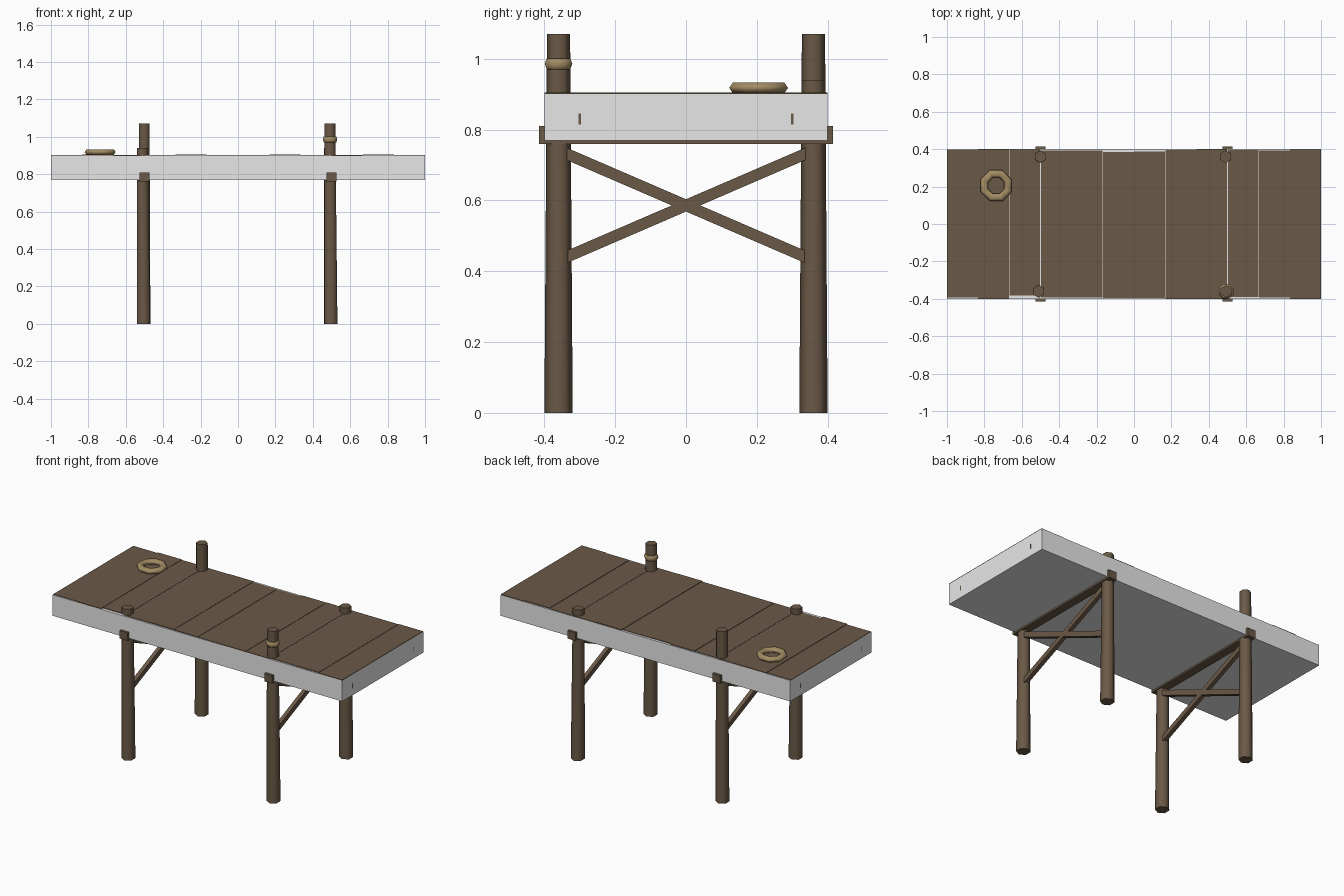
import bpy
import math
from mathutils import Vector

if "Cube" in bpy.data.objects:
    bpy.data.objects.remove(bpy.data.objects["Cube"])


def material(name, rgb):
    m = bpy.data.materials.new(name)
    m.diffuse_color = (*rgb, 1)
    m.use_nodes = True
    m.node_tree.nodes["Principled BSDF"].inputs["Base Color"].default_value = m.diffuse_color
    return m


WOOD = material("weathered wood", (0.145, 0.10, 0.062))
GREY = material("pale grey", (0.8, 0.8, 0.8))
ROPE = material("rope tan", (0.36, 0.26, 0.125))


def box(name, x0, x1, y0, y1, z0, z1, mat):
    bpy.ops.mesh.primitive_cube_add(size=1, location=((x0 + x1) / 2, (y0 + y1) / 2, (z0 + z1) / 2))
    o = bpy.context.object
    o.name = name
    o.scale = (x1 - x0, y1 - y0, z1 - z0)
    o.data.materials.append(mat)
    return o


def piling(name, base, lean, height):
    # Six-sided tapered post; points of the hexagon face front and back
    bpy.ops.mesh.primitive_cone_add(vertices=6, radius1=0.04, radius2=0.04 - 0.0068 * height,
                                    depth=height, location=(base[0], base[1], height / 2))
    o = bpy.context.object
    o.name = name
    for v in o.data.vertices:
        if v.co.z > 0:
            v.co.x += lean * height
    o.data.materials.append(WOOD)
    bpy.ops.object.shade_smooth_by_angle(angle=math.radians(65))


def rope_ring(name, loc, major, minor, squash):
    bpy.ops.mesh.primitive_torus_add(major_segments=8, minor_segments=6, major_radius=major,
                                     minor_radius=minor, location=loc,
                                     rotation=(0, 0, math.radians(22.5)))
    o = bpy.context.object
    o.name = name
    o.scale.z = squash
    o.data.materials.append(ROPE)
    bpy.ops.object.shade_smooth_by_angle(angle=math.radians(65))


def brace(name, a, b, thick, width):
    a, b = Vector(a), Vector(b)
    bpy.ops.mesh.primitive_cube_add(size=1, location=(a + b) / 2)
    o = bpy.context.object
    o.name = name
    d = b - a
    o.rotation_euler.x = math.atan2(d.z, d.y)
    o.scale = (width, d.length, thick)
    o.data.materials.append(WOOD)


# Solid slab under the walking surface
box("deck_slab", -1, 1, -0.4, 0.4, 0.77, 0.90, GREY)

# Twelve cross planks with slightly uneven ends and heights
front = [0.394, 0.4, 0.381, 0.393, 0.392, 0.395, 0.396, 0.4, 0.4, 0.39, 0.393, 0.4]
back = [0.395, 0.4, 0.397, 0.392, 0.394, 0.385, 0.387, 0.396, 0.4, 0.396, 0.392, 0.398]
for i in range(12):
    x0, x1 = -1 + i / 6, -1 + (i + 1) / 6
    left = 0.003 if i in (3, 9) else 0.0005
    right = 0.003 if i in (2, 8) else 0.0005
    top = 0.9025 + 0.001 * ((i * 5) % 3)
    box(f"plank_{i + 1}", x0 + (left if i else 0), x1 - (right if i < 11 else 0),
        -front[i], back[i], 0.899, top, WOOD)

# Stringer ends showing on the slab's short faces
for sx in (-1, 1):
    for sy in (-1, 1):
        x, y = sx * 0.9985, sy * 0.3
        box("stringer_end", x - 0.002, x + 0.002, y - 0.004, y + 0.004, 0.815, 0.845, WOOD)

# Pilings: diagonal pairs of tall and short posts
piling("piling_front_left", (-0.505, -0.36), -0.006, 0.94)
piling("piling_back_left", (-0.503, 0.36), 0.002, 1.07)
piling("piling_front_right", (0.497, -0.36), -0.005, 1.07)
piling("piling_back_right", (0.495, 0.36), -0.006, 0.94)

# Cross beam and X brace at each pair of pilings
for side, x in (("left", -0.5), ("right", 0.5)):
    box("cross_beam_" + side, x - 0.027, x + 0.027, -0.415, 0.415, 0.76, 0.81, WOOD)
    brace("brace_a_" + side, (x, -0.345, 0.735), (x, 0.345, 0.437), 0.032, 0.026)
    brace("brace_b_" + side, (x, -0.345, 0.437), (x, 0.345, 0.735), 0.032, 0.025)

# Rope coil on the deck and rope wrap on a tall post
rope_ring("rope_coil", (-0.737, 0.205, 0.918), 0.068, 0.022, 0.76)
rope_ring("rope_wrap", (0.492, -0.36, 0.986), 0.030, 0.012, 1.5)
